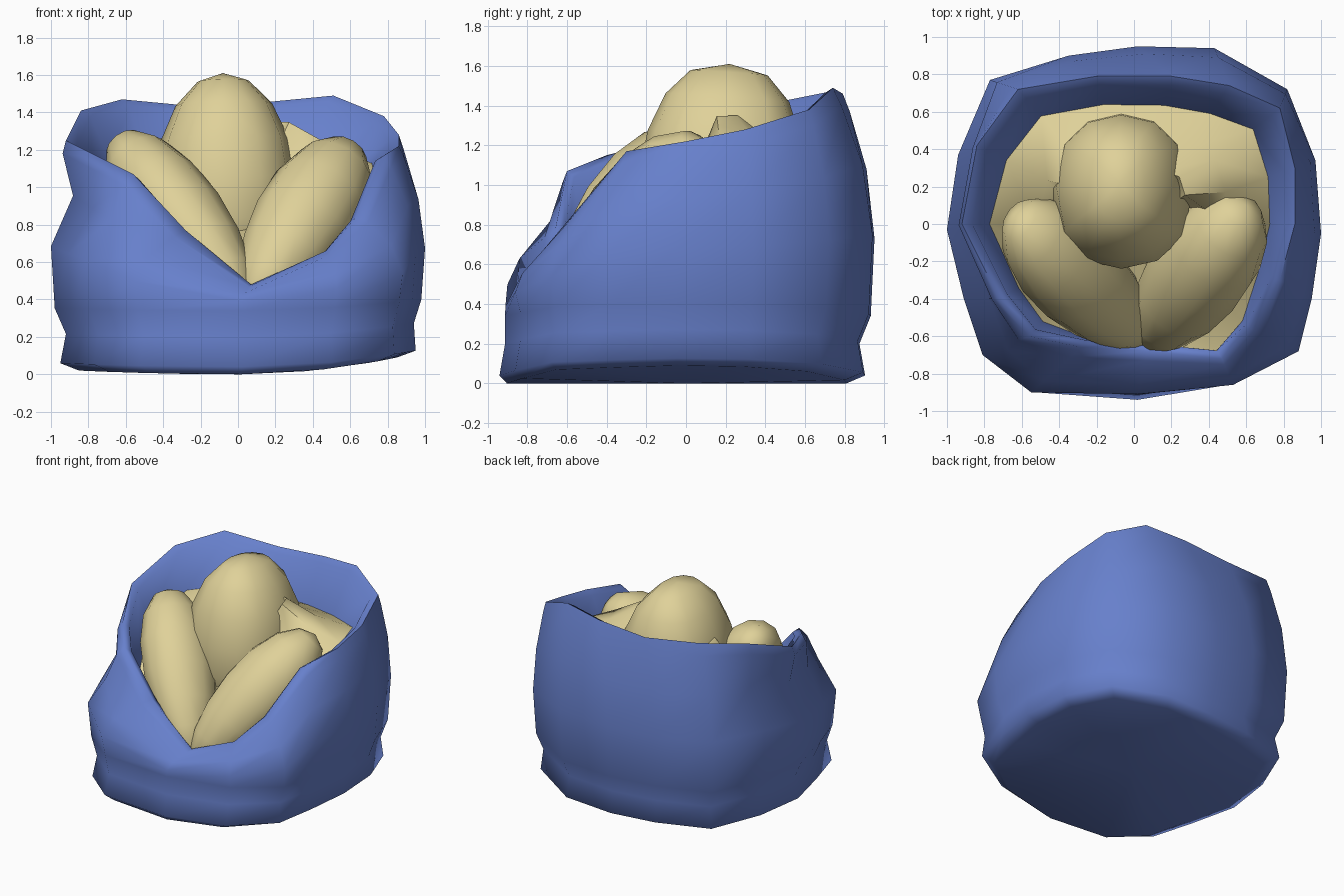
import bpy, bmesh, math
from mathutils import Vector, Matrix

if "Cube" in bpy.data.objects:
    bpy.data.objects.remove(bpy.data.objects["Cube"])


def material(name, rgb):
    m = bpy.data.materials.new(name)
    m.diffuse_color = (*rgb, 1)
    m.use_nodes = True
    m.node_tree.nodes["Principled BSDF"].inputs["Base Color"].default_value = m.diffuse_color
    return m


BLUE = material("blue cloth", (0.135, 0.215, 0.60))
BEIGE = material("beige filling", (0.74, 0.64, 0.32))


def finish(name, bm, mat, angle):
    bmesh.ops.recalc_face_normals(bm, faces=bm.faces)
    me = bpy.data.meshes.new(name)
    bm.to_mesh(me)
    bm.free()
    ob = bpy.data.objects.new(name, me)
    bpy.context.collection.objects.link(ob)
    me.materials.append(mat)
    bpy.ops.object.select_all(action='DESELECT')
    ob.select_set(True)
    bpy.context.view_layer.objects.active = ob
    bpy.ops.object.shade_smooth_by_angle(angle=math.radians(angle))
    return ob


def bridge(bm, a, b):
    n = len(a)
    for i in range(n):
        bm.faces.new((a[i], a[(i + 1) % n], b[(i + 1) % n], b[i]))


def fan(bm, ring, centre):
    c = bm.verts.new(centre)
    for i in range(len(ring)):
        bm.faces.new((ring[i], ring[(i + 1) % len(ring)], c))


# Belly outline and slanted rim, both counter-clockwise from the front
belly = [(.02, -.94), (.53, -.86), (.88, -.68), (.95, -.4), (1, -.05), (.97, .34),
         (.82, .72), (.43, .94), (.02, .95), (-.35, .9), (-.77, .77), (-.94, .37),
         (-1, -.03), (-.91, -.4), (-.81, -.7), (-.55, -.9)]
rim = [(.07, -.68, .48), (.47, -.72, .66), (.64, -.57, .85), (.78, -.3, 1.17),
       (.86, 0, 1.22), (.86, .3, 1.28), (.78, .62, 1.38), (.51, .74, 1.49),
       (.2, .79, 1.46), (-.2, .79, 1.43), (-.62, .72, 1.47), (-.84, .42, 1.41),
       (-.92, 0, 1.25), (-.72, -.4, 1.15), (-.56, -.6, 1.07), (-.28, -.66, .77)]


def fill_ring():
    # Line where the filling meets the inside of the sack
    out = []
    for x, y, z in rim:
        f = 0.97 - 0.17 * (z - 0.48)
        h = min(0.84 + 0.50 * y + 0.16 * abs(x), z - 0.03, 1.13)
        out.append((x * f, y * f, h))
    return out


# Sack: lofted outer wall, rolled rim and inner wall
bm = bmesh.new()
rings = []
for s, front, z in ((.85, .96, 0), (.95, 1, .04), (.92, .97, .2), (.98, .97, .34)):
    rings.append([bm.verts.new((x * (s + (.02 if x > 0 and z == .2 else 0)),
                                y * (front if y < -.6 else s),
                                z + (.09 if x > 0 else .02) * x * x * (1 - z)))
                  for x, y in belly])
for t, mix in ((.35, .0), (.66, .25), (.92, .78)):
    ring = []
    for (x, y), (rx, ry, rz) in zip(belly, rim):
        z0 = .34 + .04 * x * x
        waist = .90 if x < -.8 and .5 < t < .9 else 1
        y = max(y, -.91)
        ring.append(bm.verts.new(((x + (rx - x) * mix) * waist, y + (ry - y) * mix,
                                  z0 + (rz - z0) * t)))
    rings.append(ring)
rings.append([bm.verts.new(p) for p in rim])
rings.append([bm.verts.new((x * .94, y * .94, z - .03)) for x, y, z in rim])
rings.append([bm.verts.new(p) for p in fill_ring()])
for a, b in zip(rings, rings[1:]):
    bridge(bm, a, b)
fan(bm, rings[0], (0, 0, 0))
finish("sack", bm, BLUE, 85)

# Filling bed: leans up against the back lump, dips at the front
bm = bmesh.new()
outer = [bm.verts.new(p) for p in fill_ring()]
inner = [bm.verts.new((x * .68, y * .68, z + (.10 if y > .1 else 0)))
         for x, y, z in fill_ring()]
core = [bm.verts.new((x * .38, y * .38 + .06, z + .22 if y > .1 else .78))
        for x, y, z in fill_ring()]
bridge(bm, outer, inner)
bridge(bm, inner, core)
fan(bm, core, (0, -.05, .76))
finish("filling_bed", bm, BEIGE, 85)


def lump(name, low, high, width, depth, taper, box=1.0):
    # Egg-shaped lump stretched between two points
    low, high = Vector(low), Vector(high)
    axis = high - low
    bm = bmesh.new()
    bmesh.ops.create_uvsphere(bm, u_segments=12, v_segments=8, radius=1)
    for v in bm.verts:
        k = 1 + taper * v.co.z
        y = math.copysign(abs(v.co.y) ** box, v.co.y)
        v.co = Vector((v.co.x * width * k, y * depth * k,
                       v.co.z * axis.length / 2))
    # Local x stays level across the sack
    zc = axis.normalized()
    xc = Vector((0, 1, 0)).cross(zc).normalized()
    yc = zc.cross(xc)
    rot = Matrix((xc, yc, zc)).transposed().to_4x4()
    bm.transform(Matrix.Translation((low + high) / 2) @ rot)
    finish(name, bm, BEIGE, 60)


lump("back_lump", (-.05, .14, .45), (-.08, .22, 1.61), .38, .42, -.05, .75)
lump("right_lump", (.07, -.64, .36), (.60, .10, 1.22), .27, .28, .15)
lump("left_lump", (.05, -.62, .38), (-.64, .05, 1.26), .24, .28, .15)
